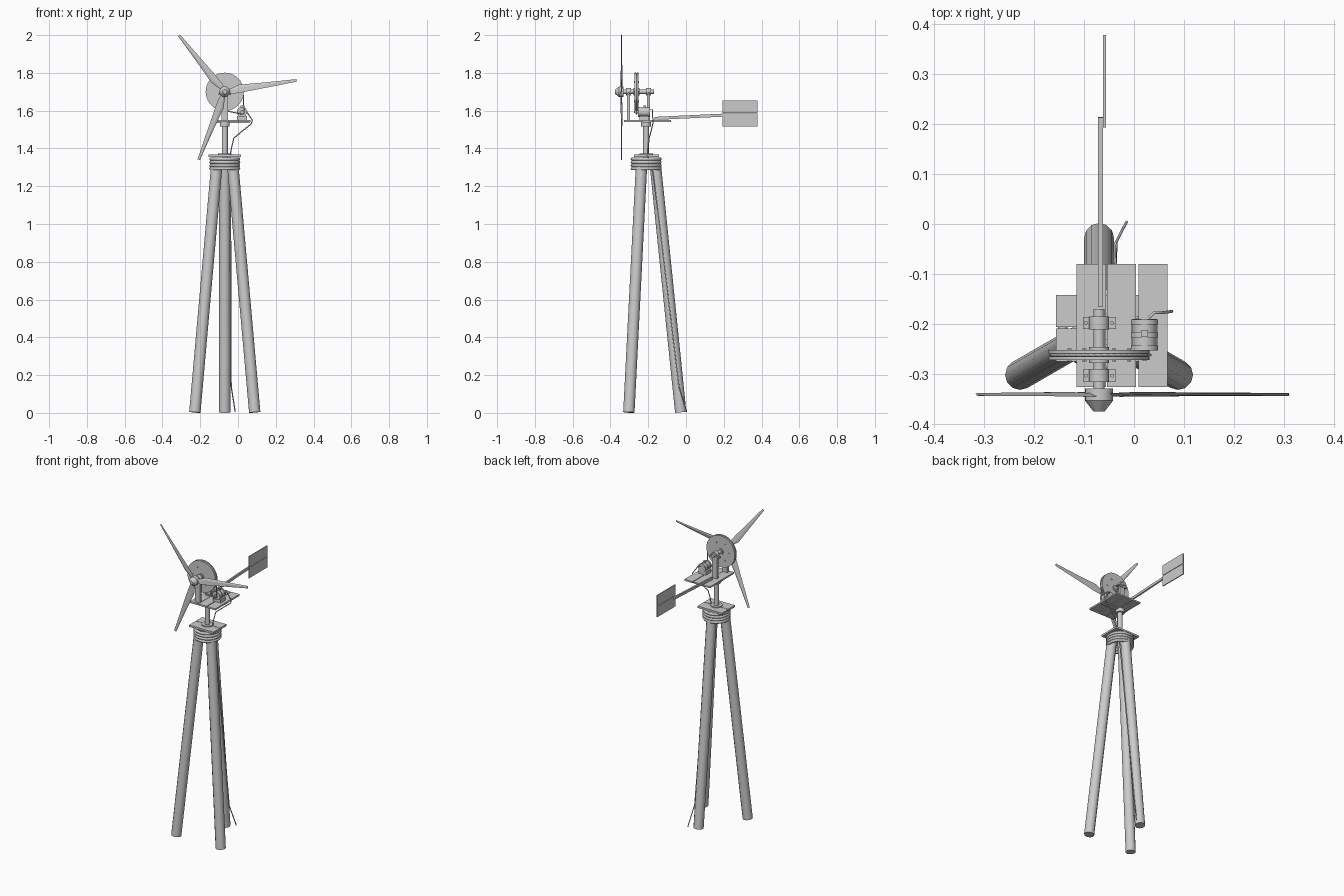
import bpy, bmesh, math
from mathutils import Vector, Matrix

if "Cube" in bpy.data.objects:
    bpy.data.objects.remove(bpy.data.objects["Cube"])

grey = bpy.data.materials.new("light grey")
grey.diffuse_color = (0.6, 0.6, 0.6, 1)
grey.use_nodes = True
grey.node_tree.nodes["Principled BSDF"].inputs["Base Color"].default_value = grey.diffuse_color
CX, CY, HUB_Z = -0.07, -0.211, 1.70


def finish(name, bm, smooth=False):
    bmesh.ops.recalc_face_normals(bm, faces=bm.faces)
    me = bpy.data.meshes.new(name)
    bm.to_mesh(me)
    bm.free()
    me.materials.append(grey)
    ob = bpy.data.objects.new(name, me)
    bpy.context.collection.objects.link(ob)
    if smooth:
        bpy.ops.object.select_all(action='DESELECT')
        ob.select_set(True)
        bpy.context.view_layer.objects.active = ob
        bpy.ops.object.shade_smooth_by_angle(angle=math.radians(35))
    return ob


def box(name, x0, x1, y0, y1, z0, z1):
    bm = bmesh.new()
    bmesh.ops.create_cube(bm, size=1)
    for v in bm.verts:
        v.co = ((x0 + x1) / 2 + v.co.x * (x1 - x0), (y0 + y1) / 2 + v.co.y * (y1 - y0),
                (z0 + z1) / 2 + v.co.z * (z1 - z0))
    return finish(name, bm)


def rod(name, p0, p1, r0, r1=None, n=16, smooth=True):
    p0, p1 = Vector(p0), Vector(p1)
    d = p1 - p0
    m = Matrix.Translation((p0 + p1) / 2) @ d.to_track_quat('Z', 'Y').to_matrix().to_4x4()
    bm = bmesh.new()
    bmesh.ops.create_cone(bm, cap_ends=True, segments=n, radius1=r0,
                          radius2=r0 if r1 is None else r1, depth=d.length, matrix=m)
    return finish(name, bm, smooth)


def axle(name, x, z, y0, y1, r0, r1=None, n=24):
    return rod(name, (x, y0, z), (x, y1, z), r0, r1, n)


def tube(name, pts, r, cyclic=False):
    cu = bpy.data.curves.new(name, 'CURVE')
    cu.dimensions = '3D'
    cu.bevel_depth, cu.bevel_resolution, cu.use_fill_caps = r, 1, True
    sp = cu.splines.new('POLY')
    sp.points.add(len(pts) - 1)
    for p, c in zip(sp.points, pts):
        p.co = (*c, 1)
    sp.use_cyclic_u = cyclic
    cu.materials.append(grey)
    bpy.context.collection.objects.link(bpy.data.objects.new(name, cu))


# tripod legs
for i, a in enumerate((90, 210, 330)):
    c, s = math.cos(math.radians(a)), math.sin(math.radians(a))
    rod(f"tripod_leg_{i}", (CX + .183 * c, CY + .183 * s, .003),
        (CX + .045 * c, CY + .045 * s, 1.35), .03, n=12)

# rope lashing around the leg tops
for i in range(4):
    tube(f"rope_ring_{i}", [(CX + .073 * math.cos(t * math.pi / 16), CY + .073 * math.sin(t * math.pi / 16),
         1.293 + .017 * i) for t in range(32)], .0095, True)

# lower boards, mast and collars
box("lower_board_back", -.156, .017, -.206, -.142, 1.355, 1.367)
box("lower_board_front", -.156, .017, -.276, -.209, 1.355, 1.367)
rod("mast_flange", (CX, CY, 1.366), (CX, CY, 1.374), .035, n=20)
rod("mast", (CX, CY, 1.34), (CX, CY, 1.54), .016)
rod("mast_collar", (CX, CY, 1.515), (CX, CY, 1.542), .026, n=20)

# top platform boards
for i, (a, b) in enumerate(((-.115, -.056), (-.054, .004), (.009, .067))):
    box(f"platform_board_{i}", a, b, -.327, -.08, 1.54, 1.55)
box("platform_batten", -.11, .062, -.225, -.197, 1.534, 1.541)

# tail boom and two fin boards
boom = box("tail_boom", -.072, -.062, -.19, .19, -.008, .008)
boom.rotation_euler.x = math.atan2(.018, .38)
boom.location = (0, .024, 1.568)
box("tail_fin_lower", -.062, -.056, .193, .379, 1.515, 1.584)
box("tail_fin_upper", -.062, -.056, .193, .379, 1.587, 1.655)

# bearing posts and bearings
for n, y in (("front", -.304), ("rear", -.198)):
    box(f"{n}_post", CX - .017, CX + .017, y - .008, y + .008, 1.55, 1.687)
    box(f"{n}_bearing_foot", CX - .032, CX + .034, y - .012, y + .012, 1.684, 1.691)
    axle(f"{n}_bearing", CX, HUB_Z, y - .013, y + .013, .02)
    for sx in (-1, 1):
        rod(f"{n}_bearing_bolt", (CX + sx * .026, y, 1.69), (CX + sx * .026, y, 1.696), .004, n=6, smooth=False)

# shaft and large wheel with a grooved rim
axle("shaft", CX, HUB_Z, -.35, -.17, .011)
axle("wheel_front_rim", CX, HUB_Z, -.273, -.266, .101, n=40)
axle("wheel_core", CX, HUB_Z, -.267, -.257, .094, n=40)
axle("wheel_back_rim", CX, HUB_Z, -.259, -.252, .101, n=40)
axle("wheel_boss", CX, HUB_Z, -.279, -.246, .02)
for i in range(6):
    a = i * math.pi / 3
    axle("wheel_bolt", CX + .06 * math.cos(a), HUB_Z + .06 * math.sin(a), -.276, -.249, .005, n=6)

# rotor hub and blades
axle("hub", CX, HUB_Z, -.354, -.33, .028)
axle("hub_nose", CX, HUB_Z, -.376, -.354, .011, .028)
sections = ((.015, -.012, .010, .25), (.04, -.017, .014, .25), (.08, -.018, .026, .22),
            (.22, -.013, .016, .2), (.385, -.007, .007, .3))
for i, ang in enumerate((9, 129, 249)):
    a = math.radians(ang)
    u, v, w = Vector((math.cos(a), 0, math.sin(a))), Vector((-math.sin(a), 0, math.cos(a))), Vector((0, 1, 0))
    bm = bmesh.new()
    rings = []
    for r, lo, hi, tw in sections:
        ring = []
        for q, t in ((lo, 0), ((lo + 2 * hi) / 3, -.003), (hi, 0), ((lo + 2 * hi) / 3, .003)):
            off = v * (q * math.cos(tw) - t * math.sin(tw)) + w * (q * math.sin(tw) + t * math.cos(tw))
            ring.append(bm.verts.new(Vector((CX, -.342, HUB_Z)) + u * r + off))
        rings.append(ring)
    for p, q in zip(rings, rings[1:]):
        for k in range(4):
            bm.faces.new((p[k], p[(k + 1) % 4], q[(k + 1) % 4], q[k]))
    bm.faces.new(rings[0])
    bm.faces.new(rings[-1])
    finish(f"blade_{i}", bm)

# generator with end rings, feet and small pulley
GX, GZ = .021, 1.593
axle("generator_body", GX, GZ, -.25, -.19, .024)
for y in (-.248, -.222, -.196):
    axle("generator_ring", GX, GZ, y - .005, y + .005, .027)
box("generator_base", GX - .027, GX + .027, -.245, -.195, 1.549, 1.573)
axle("generator_shaft", GX, GZ, -.274, -.25, .005, n=12)
axle("small_pulley", GX, GZ, -.27, -.255, .009, n=16)
box("generator_terminal", GX - .007, GX + .007, -.226, -.212, 1.615, 1.628)

# drive belt wrapped around both wheels
d = Vector((GX - CX, GZ - HUB_Z))
base, half = math.atan2(d.y, d.x), math.acos((.097 - .011) / d.length)
loop = []
for x, z, r, a0, a1, n in ((CX, HUB_Z, .097, base + half, base + 2 * math.pi - half, 32),
                           (GX, GZ, .011, base - half, base + half, 8)):
    for k in range(n + 1):
        t = a0 + (a1 - a0) * k / n
        loop.append((x + r * math.cos(t), -.2625, z + r * math.sin(t)))
tube("drive_belt", loop, .003, True)

# power cable down the back leg
tube("power_cable", [(.03, -.188, 1.605), (.04, -.178, 1.605), (.055, -.178, 1.58), (.076, -.175, 1.55),
                     (.07, -.176, 1.53), (.02, -.185, 1.49), (-.022, -.195, 1.455), (-.035, -.2, 1.40),
                     (-.042, -.2, 1.36), (-.04, -.175, 1.27), (-.036, -.037, .14), (-.025, -.015, .07),
                     (-.015, .004, .006)], .003)
